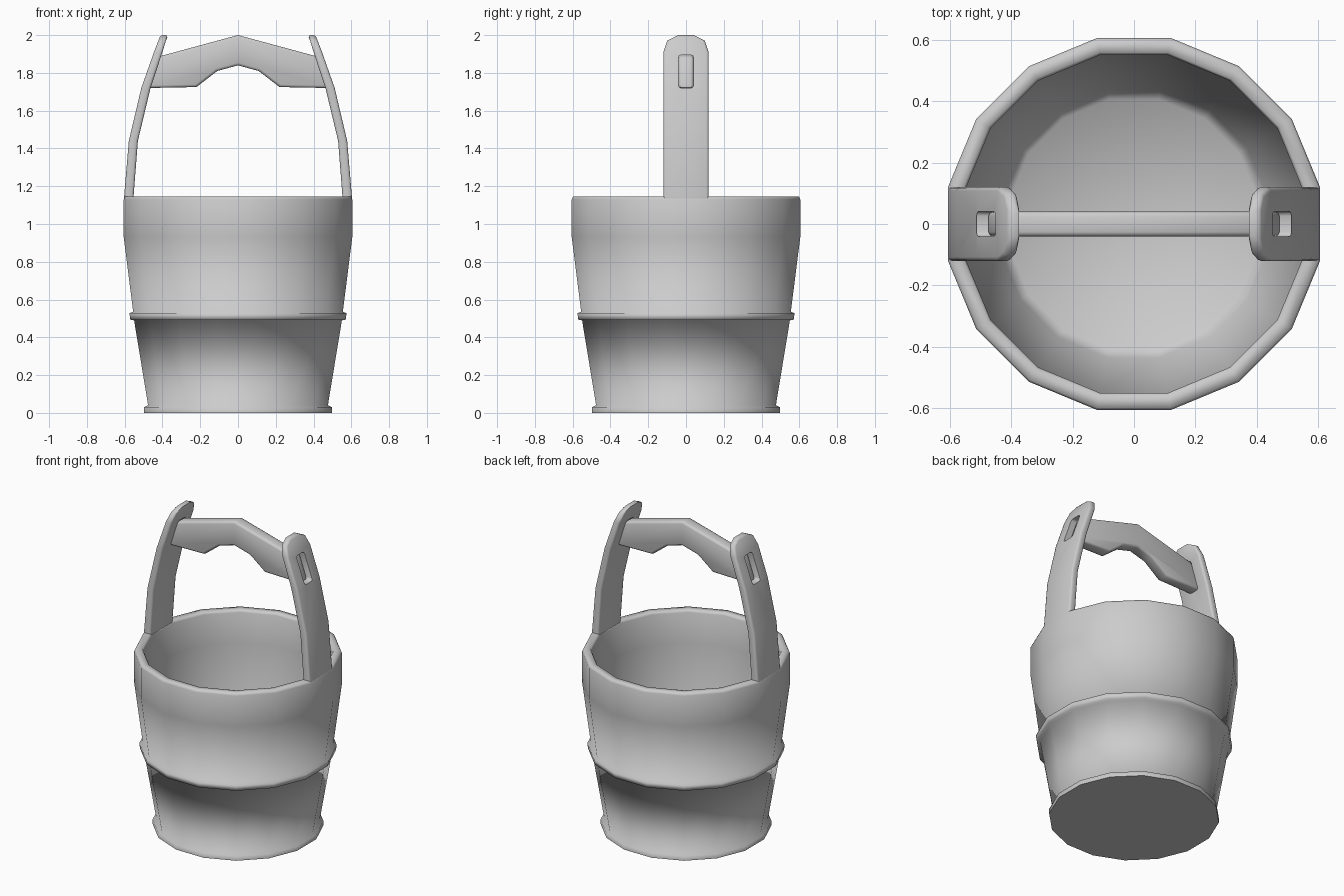
import bpy, bmesh, math

if "Cube" in bpy.data.objects:
    bpy.data.objects.remove(bpy.data.objects["Cube"])

def make_object(name, bm):
    bmesh.ops.recalc_face_normals(bm, faces=bm.faces)
    me = bpy.data.meshes.new(name)
    bm.to_mesh(me)
    bm.free()
    ob = bpy.data.objects.new(name, me)
    bpy.context.collection.objects.link(ob)
    return ob

def loft(name, rings):
    """Bridge equal-length rings of points and cap both ends."""
    bm = bmesh.new()
    loops = [[bm.verts.new(p) for p in ring] for ring in rings]
    n = len(loops[0])
    for a, b in zip(loops, loops[1:]):
        for i in range(n):
            j = (i + 1) % n
            bm.faces.new((a[i], a[j], b[j], b[i]))
    bm.faces.new(loops[0])
    bm.faces.new(loops[-1])
    return make_object(name, bm)

def activate(ob):
    bpy.ops.object.select_all(action='DESELECT')
    ob.select_set(True)
    bpy.context.view_layer.objects.active = ob

def smooth(ob, degrees):
    activate(ob)
    bpy.ops.object.shade_smooth_by_angle(angle=math.radians(degrees))

def bevel(ob, width, segments=2):
    m = ob.modifiers.new("bevel", 'BEVEL')
    m.width, m.segments = width, segments
    m.limit_method, m.angle_limit = 'ANGLE', math.radians(55)
    activate(ob)
    bpy.ops.object.modifier_apply(modifier=m.name)

# Bucket: 16-sided wall with hoops, rim, hollow inside and floor
SIDES = 16
profile = [(.497, 0), (.497, .03), (.476, .04), (.55, .49), (.57, .493),
           (.575, .528), (.555, .535), (.605, .93), (.605, 1.13), (.598, 1.145),
           (.558, 1.145), (.55, 1.13), (.55, .93), (.435, .12), (.405, .09)]
rings = []
for flat, z in profile:
    r = flat / math.cos(math.pi / SIDES)
    angles = [(k + .5) * 2 * math.pi / SIDES for k in range(SIDES)]
    rings.append([(r * math.cos(a), r * math.sin(a), z) for a in angles])
bucket = loft("bucket", rings)
smooth(bucket, 85)

# Curved upright with rounded top: outer x, inner x, z, half width
stations = [(.603, .553, 1.10, .12), (.603, .553, 1.145, .12), (.578, .53, 1.44, .12),
            (.512, .463, 1.72, .12), (.445, .40, 1.91, .12), (.422, .382, 1.97, .10),
            (.41, .37, 2.0, .04)]
upright = loft("uprights", [[(o, -w, z), (o, w, z), (i, w, z), (i, -w, z)]
                            for o, i, z, w in stations])
bevel(upright, .012)

# Slot through the upright for the grip
slot = loft("slot_cutter", [[(x, -.04, 1.72), (x, .04, 1.72), (x, .04, 1.895), (x, -.04, 1.895)]
                            for x in (.3, .7)])
bevel(slot, .014)
slot.hide_render = True
cut = upright.modifiers.new("slot", 'BOOLEAN')
cut.operation, cut.object, cut.solver = 'DIFFERENCE', slot, 'EXACT'
activate(upright)
bpy.ops.object.modifier_apply(modifier=cut.name)
bpy.data.objects.remove(slot)
smooth(upright, 50)
mirror = upright.modifiers.new("mirror", 'MIRROR')
mirror.use_axis = (True, False, False)

# Carved grip between the uprights
half = [(.11, 1.81), (.22, 1.725), (.478, 1.72), (.418, 1.887)]
outline = ([(0, 1.84)] + half + [(0, 2.0)] + [(-x, z) for x, z in reversed(half)])
grip = loft("grip", [[(x, y, z) for x, z in outline] for y in (-.04, .04)])
bevel(grip, .014)
smooth(grip, 50)
